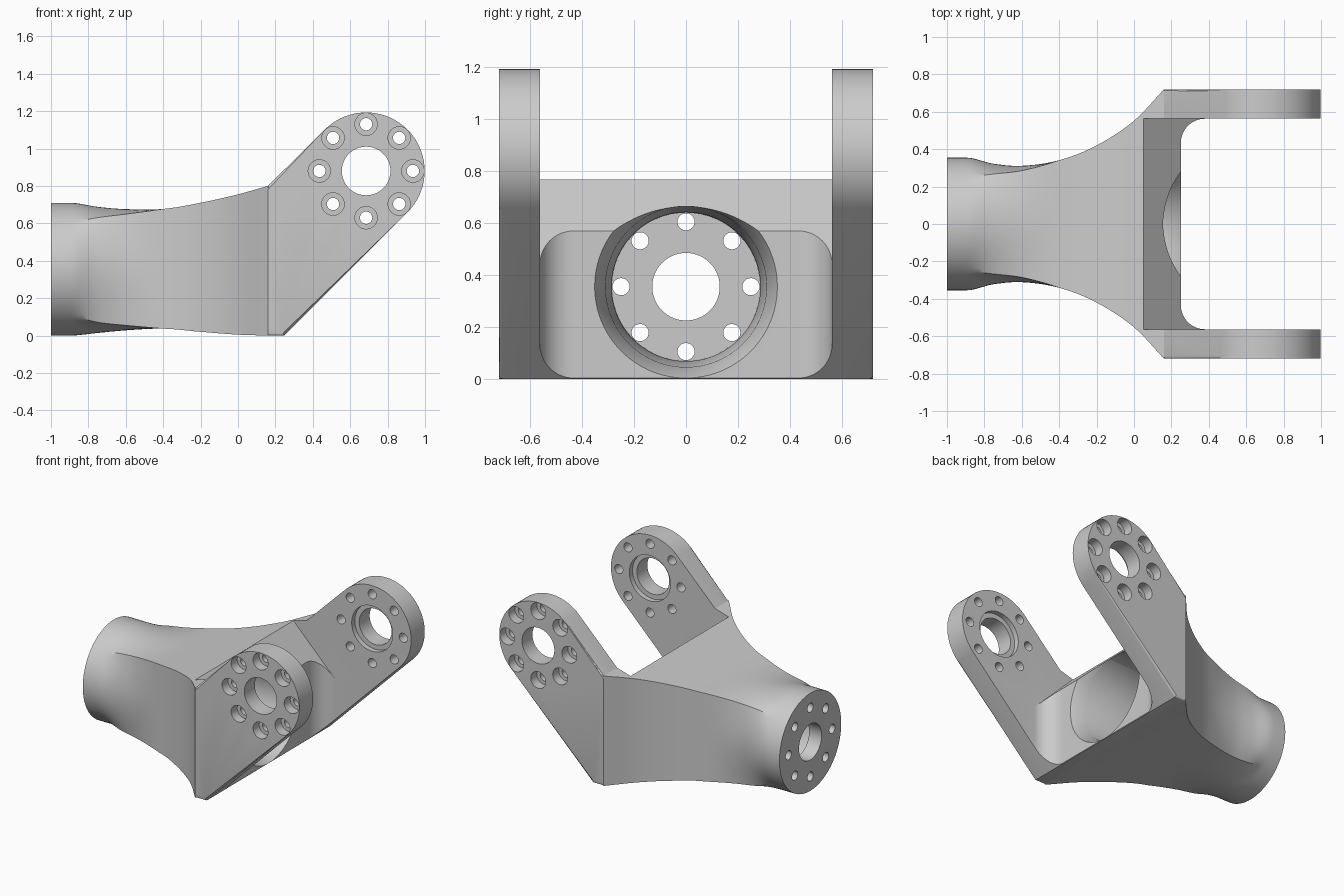
import bpy, bmesh
from math import cos, sin, pi, radians
from mathutils import Vector, Matrix

if "Cube" in bpy.data.objects:
    bpy.data.objects.remove(bpy.data.objects["Cube"])


def new_object(name, bm):
    bmesh.ops.recalc_face_normals(bm, faces=bm.faces)
    me = bpy.data.meshes.new(name)
    bm.to_mesh(me)
    bm.free()
    ob = bpy.data.objects.new(name, me)
    bpy.context.collection.objects.link(ob)
    return ob


def skin(bm, rings):
    """Bridge closed rings of points and cap both ends."""
    vs = [[bm.verts.new(p) for p in r] for r in rings]
    n = len(vs[0])
    for a, b in zip(vs, vs[1:]):
        for i in range(n):
            bm.faces.new((a[i], a[(i + 1) % n], b[(i + 1) % n], b[i]))
    bm.faces.new(vs[0])
    bm.faces.new(vs[-1][::-1])


def revolve(bm, profile, origin, axis, seg=32):
    """Profile of (distance along axis, radius) turned about an axis."""
    q = Vector((0, 0, 1)).rotation_difference(Vector(axis))
    o = Vector(origin)
    skin(bm, [[o + q @ Vector((r * cos(2 * pi * i / seg), r * sin(2 * pi * i / seg), d))
               for i in range(seg)] for d, r in profile])


def boolean(target, other, op):
    other.hide_render = True
    m = target.modifiers.new(op, 'BOOLEAN')
    m.operation, m.object, m.solver = op, other, 'EXACT'
    bpy.context.view_layer.objects.active = target
    bpy.ops.object.modifier_apply(modifier=m.name)
    bpy.data.objects.remove(other)


# Body: round flange blending into a rectangular yoke (x, half width, top, bottom, squareness)
keys = [(-1, .355, .71, 0, 0), (-.9, .355, .71, 0, 0), (-.75, .322, .688, .014, .42),
        (-.6, .311, .676, .028, .72), (-.4, .341, .677, .037, 1), (-.2, .42, .71, .02, 1),
        (0, .552, .755, .005, 1), (.16, .72, .80, 0, 1)]


def slope(i, k):
    if i < 2:
        return 0
    a, b = keys[i - 1], keys[min(i + 1, len(keys) - 1)]
    return (b[k] - a[k]) / (b[0] - a[0])


def section(x, hw, top, bot, t, n=96):
    pts = []
    for i in range(n):
        c, s = cos(2 * pi * i / n), sin(2 * pi * i / n)
        f = 1 + t * (1 / max(abs(c), abs(s)) - 1)
        pts.append((x, hw * c * f, (top + bot) / 2 + (top - bot) / 2 * s * f))
    return pts


rings = [section(*keys[0])]
for i in range(1, len(keys) - 1):
    a, b = keys[i], keys[i + 1]
    h = b[0] - a[0]
    for j in range(6):
        u = j / 6
        row = [a[0] + h * u]
        for k in range(1, 5):
            v = ((2*u**3 - 3*u**2 + 1) * a[k] + (u**3 - 2*u**2 + u) * h * slope(i, k)
                 + (3*u**2 - 2*u**3) * b[k] + (u**3 - u**2) * h * slope(i + 1, k))
            row.append(min(v, 1) if k == 4 else v)
        rings.append(section(*row))
rings += [section(*keys[-1]), section(.2, .69, .78, .02, 1)]
bm = bmesh.new()
skin(bm, rings)
body = new_object("fork_bracket", bm)

# Arms: full-width slab with rounded ends, split later by the slot
CX, CZ, R = .685, .88, .313
prof = [(.16, .80), (.16, 0), (.247, 0)]
prof += [(CX + R * cos(radians(a)), CZ + R * sin(radians(a))) for a in range(-45, 136, 5)]
bm = bmesh.new()
skin(bm, [[(x, y, z) for x, z in prof] for y in (-.72, .72)])
rim = [e for e in bm.edges if abs(e.verts[0].co.y - e.verts[1].co.y) < .01
       and (e.verts[0].co.x + e.verts[1].co.x) / 2 > .17]
bmesh.ops.bevel(bm, geom=rim, offset=.014, segments=3, profile=.5, affect='EDGES')
boolean(body, new_object("arm_slab", bm), 'UNION')

# Slot between the arms, with filleted vertical corners
W, F = .563, .13
plan = [(1.2, -W), (1.2, W)]
for y, start in ((W - F, 90), (-(W - F), 180)):
    plan += [(.25 + F + F * cos(radians(start + a)), y + F * sin(radians(start + a)))
             for a in range(0, 91, 9)]
bm = bmesh.new()
skin(bm, [[(x, y, z) for x, y in plan] for z in (-.2, 1.5)])
boolean(body, new_object("slot_cutter", bm), 'DIFFERENCE')

# Sloped relief above the slot wall
wedge = [(-.08, .90), (.55, .27), (1.3, .27), (1.3, 1.5), (-.08, 1.5)]
bm = bmesh.new()
skin(bm, [[(x, y, z) for x, z in wedge] for y in (-W, W)])
boolean(body, new_object("relief_cutter", bm), 'DIFFERENCE')

# Hollow neck with centre hole in the flange
bm = bmesh.new()
revolve(bm, [(-1.1, .13), (-.9, .13), (-.9, .285), (-.4, .287), (.16, .31), (.25, .352), (.4, .352)],
        (0, 0, .355), (1, 0, 0), 96)
boolean(body, new_object("bore_cutter", bm), 'DIFFERENCE')

# Flange bolt holes
bm = bmesh.new()
for i in range(8):
    a = i * pi / 4
    revolve(bm, [(-1.1, .033), (-.85, .033)], (0, .25 * cos(a), .355 + .25 * sin(a)), (1, 0, 0), 24)
boolean(body, new_object("flange_bolt_cutter", bm), 'DIFFERENCE')

# Arm bearing holes and counterbored bolt holes, both sides
bm = bmesh.new()
for s in (-1, 1):
    revolve(bm, [(.5, .165), (.6, .165), (.6, .13), (.8, .13)], (CX, 0, CZ), (0, s, 0), 64)
    for i in range(8):
        a = i * pi / 4
        revolve(bm, [(.5, .033), (.65, .033), (.65, .06), (.8, .06)],
                (CX + .25 * cos(a), 0, CZ + .25 * sin(a)), (0, s, 0), 24)
boolean(body, new_object("arm_hole_cutter", bm), 'DIFFERENCE')

# Smooth shading with crisp edges
body.select_set(True)
bpy.context.view_layer.objects.active = body
bpy.ops.object.shade_smooth_by_angle(angle=radians(25))
